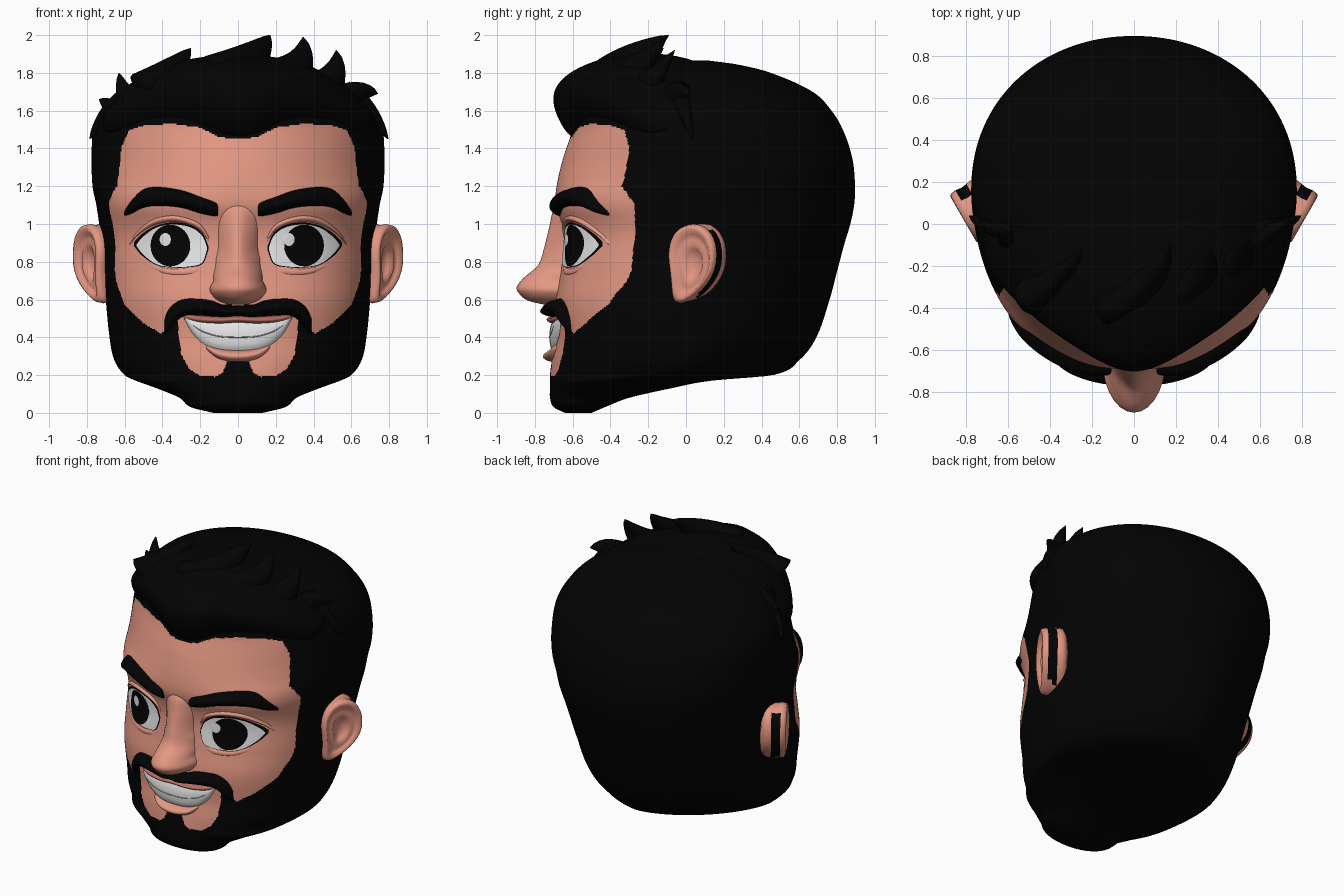
import bpy, bmesh, math
from mathutils import Vector

if "Cube" in bpy.data.objects:
    bpy.data.objects.remove(bpy.data.objects["Cube"])


def material(name, r, g, b):
    m = bpy.data.materials.new(name)
    m.diffuse_color = (r, g, b, 1)
    m.use_nodes = True
    m.node_tree.nodes["Principled BSDF"].inputs["Base Color"].default_value = m.diffuse_color
    return m


SKIN = material("skin", .77, .31, .225)
BLACK = material("black_hair", .001, .001, .001)
WHITE = material("white", .80, .80, .80)
LIP = material("lip", .45, .15, .115)
GREY = material("tooth_gap", .45, .45, .45)


def curve(keys, t, smooth=True):
    """Interpolate rows (t, a, b, ...) at t; returns [a, b, ...]."""
    t = min(max(t, keys[0][0]), keys[-1][0])
    i = 0
    while i < len(keys) - 2 and t > keys[i + 1][0]:
        i += 1
    p, q = keys[i], keys[i + 1]
    d = q[0] - p[0]
    u = (t - p[0]) / d
    if not smooth:
        return [a + (b - a) * u for a, b in zip(p[1:], q[1:])]
    o, r = keys[max(i - 1, 0)], keys[min(i + 2, len(keys) - 1)]
    out = []
    for k in range(1, len(p)):
        m0 = (q[k] - o[k]) / (q[0] - o[0]) * d
        m1 = (r[k] - p[k]) / (r[0] - p[0]) * d
        out.append((2*u**3 - 3*u*u + 1) * p[k] + (u**3 - 2*u*u + u) * m0
                   + (3*u*u - 2*u**3) * q[k] + (u**3 - u*u) * m1)
    return out


def finish(name, bm, mats, closed=True):
    if closed:
        bmesh.ops.recalc_face_normals(bm, faces=bm.faces)
    me = bpy.data.meshes.new(name)
    bm.to_mesh(me)
    bm.free()
    for m in mats:
        me.materials.append(m)
    me.shade_smooth()
    ob = bpy.data.objects.new(name, me)
    bpy.context.collection.objects.link(ob)
    return ob


def loft(name, rings, mats, rule=None):
    """Skin closed rings of points; rule(centre, row) picks the material."""
    bm = bmesh.new()
    vs = [[bm.verts.new(p) for p in ring] for ring in rings]
    n = len(vs[0])
    for j in range(len(vs) - 1):
        for i in range(n):
            k = (i + 1) % n
            f = bm.faces.new((vs[j][i], vs[j][k], vs[j + 1][k], vs[j + 1][i]))
            if rule:
                f.material_index = rule(f.calc_center_median(), j)
    for ring, idx in ((vs[0], 0), (vs[-1], len(vs) - 2)):
        f = bm.faces.new(ring)
        if rule:
            f.material_index = rule(f.calc_center_median(), idx)
    return finish(name, bm, mats)


# Head sections: z, half width, front y, back y
HEAD = [(0, .13, -.64, -.50), (.03, .25, -.70, -.43), (.08, .31, -.72, -.30), (.13, .43, -.72, -.08),
        (.17, .54, -.72, .13), (.20, .60, -.72, .46), (.28, .655, -.71, .60), (.4, .68, -.69, .69),
        (.6, .70, -.69, .76), (.75, .71, -.665, .80), (.9, .72, -.65, .84), (1, .735, -.66, .87),
        (1.1, .75, -.69, .89), (1.2, .77, -.685, .895), (1.35, .775, -.65, .88), (1.5, .765, -.60, .83),
        (1.6, .72, -.58, .77), (1.7, .63, -.50, .67), (1.8, .46, -.36, .45), (1.845, .28, -.2, .27),
        (1.865, .1, -.02, .12)]
# Roundness of the front and back halves by height
ROUND = [(0, 2.1, 1.7), (.2, 2.2, 1.6), (.5, 2.5, 1.7), (.75, 2.5, 1.85), (.95, 2.35, 2.0), (1.1, 2.35, 2.05),
         (1.25, 2.02, 2.12), (1.4, 1.92, 2.12), (1.87, 1.95, 2.1)]


def surf(x, z):
    """Front surface of the head."""
    w, f, b = curve(HEAD, z)
    p = curve(ROUND, z)[0]
    c = f + (b - f) * .53
    return c - (c - f) * max(0, 1 - min(abs(x / w), 1) ** p) ** (1 / p)


# Skin limits on the head: hairline, beard line, sideburn, mouth patch
HAIRLINE = [(0, 1.45), (.1, 1.46), (.2, 1.51), (.35, 1.53), (.5, 1.52), (.6, 1.49), (.8, 1.48)]
BEARD = [(0, .57), (.3, .58), (.36, .55), (.39, .43), (.41, .42), (.5, .475), (.6, .57), (.64, .68), (.68, .78)]
SIDEBURN = [(.38, -.58), (.5, -.46), (.6, -.36), (.75, -.29), (.95, -.27), (1.1, -.27), (1.2, -.34),
            (1.27, -.32), (1.4, -.30), (1.52, -.33)]
CHIN = [(0, .27), (.06, .27), (.08, .215), (.12, .19), (.2, .195), (.26, .235), (.3, .31), (.32, .47)]


def head_colour(c, row):
    x, z = abs(c.x), c.z
    if c.y > -.2 or z > 1.55 or z < .18:
        return 1
    if x < .32 and curve(CHIN, x, False)[0] < z < .53:
        return 0
    inside = curve(BEARD, x, False)[0] < z < curve(HAIRLINE, x, False)[0]
    return 0 if inside and c.y < curve(SIDEBURN, z, False)[0] else 1


angles = [math.pi * i / 320 for i in range(320)] + [math.pi * (1 + i / 70) for i in range(70)]
rings = []
for j in range(241):
    z = 1.865 * j / 240
    w, f, b = curve(HEAD, z)
    pf, pb = curve(ROUND, z)
    c = f + (b - f) * .53
    ring = []
    for a in angles:
        ca, sa = math.cos(a), math.sin(a)
        p = pf if sa >= 0 else pb
        x = w * math.copysign(abs(ca) ** (2 / p), ca)
        s = abs(sa) ** (2 / p)
        ring.append((x, c - (c - f) * s if sa >= 0 else c + (b - c) * s, z))
    rings.append(ring)
loft("head", rings, [SKIN, BLACK], head_colour)


def strip(name, rows, base, bulge, mat, sx=1, n=28, m=10):
    """Padded band on the face from rows (x, low z, high z)."""
    keys = [(i, *r) for i, r in enumerate(rows)]
    bm = bmesh.new()
    grid = []
    for i in range(n + 1):
        u = i / n
        x, lo, hi = curve(keys, u * (len(rows) - 1))
        e = max(0, math.sin(math.pi * u)) ** .4
        line = []
        for k in range(m + 1):
            v = k / m
            z = lo + (hi - lo) * v
            h = base + bulge * e * max(0, math.sin(math.pi * v)) ** .6
            line.append(bm.verts.new((sx * x, surf(x, z) - h, z)))
        grid.append(line)
    for i in range(n):
        for k in range(m):
            f = bm.faces.new((grid[i][k], grid[i + 1][k], grid[i + 1][k + 1], grid[i][k + 1]))
            f.normal_update()
            if f.normal.y > 0:
                f.normal_flip()
    return finish(name, bm, [mat], False)


def oval(cx, cz, rx, rz):
    pts = [math.pi * i / 12 for i in range(13)]
    return [(cx - rx * math.cos(a), cz - rz * math.sin(a), cz + rz * math.sin(a)) for a in pts]


def mirrored(rows):
    return [(-x, a, b) for x, a, b in reversed(rows) if x > 0] + rows


# Eyes, lids and brows
LASH = [(.157, .86, .885), (.187, .79, .95), (.25, .772, .993), (.34, .769, 1.008), (.43, .782, .993),
        (.505, .83, .95), (.55, .882, .905)]
EYE = [(.165, .86, .88), (.19, .795, .938), (.25, .776, .982), (.34, .773, .997), (.43, .786, .982),
       (.50, .836, .935), (.537, .882, .893)]
LID = [(.15, .90, .93), (.2, .965, 1.0), (.28, 1.0, 1.035), (.36, 1.01, 1.045), (.45, .99, 1.025),
       (.53, .94, .965), (.58, .88, .90)]
BAG = [(.2, .745, .78), (.28, .73, .767), (.38, .735, .767), (.48, .77, .80)]
BROW = [(.105, 1.045, 1.09), (.12, 1.04, 1.115), (.2, 1.055, 1.145), (.3, 1.085, 1.18), (.42, 1.095, 1.197),
        (.5, 1.085, 1.185), (.56, 1.055, 1.13), (.605, 1.04, 1.065)]
for sx, side in ((1, "right"), (-1, "left")):
    strip("lashes_" + side, LASH, .004, .003, BLACK, sx)
    strip("eye_white_" + side, EYE, .009, .003, WHITE, sx)
    strip("iris_" + side, oval(.35 if sx > 0 else .358, .886, .105, .11), .013, .003, BLACK, sx)
    strip("eye_glint_" + side, oval(.27 if sx > 0 else .385, .918, .03, .034), .018, .002, WHITE, sx)
    strip("upper_lid_" + side, LID, -.004, .026, SKIN, sx)
    strip("lower_lid_" + side, BAG, -.004, .010, SKIN, sx)
    strip("brow_" + side, BROW, -.004, .058, BLACK, sx)

# Mouth: teeth, lips and moustache
TEETH = [(0, .33, .50), (.1, .337, .50), (.18, .365, .505), (.24, .42, .51), (.28, .49, .515)]
GAP = [(0, .397, .403), (.1, .402, .408), (.18, .425, .431), (.235, .458, .462)]
LOWER = [(0, .27, .333), (.06, .275, .335), (.12, .295, .345), (.17, .34, .362)]
UPPER = [(0, .475, .515), (.1, .47, .51), (.2, .475, .515), (.285, .495, .525)]
MOUSTACHE = [(0, .512, .57), (.06, .505, .565), (.14, .51, .595), (.22, .515, .605), (.3, .505, .60),
             (.36, .44, .56), (.39, .41, .50)]
strip("teeth", mirrored(TEETH), .004, .03, WHITE)
strip("tooth_line", mirrored(GAP), .034, .003, GREY)
strip("lower_lip", mirrored(LOWER), -.004, .055, SKIN)
strip("upper_lip", mirrored(UPPER), .0, .048, LIP)
strip("moustache", mirrored(MOUSTACHE), -.004, .085, BLACK, n=48)

# Nose: z, half width, tip y; the bridge flares into the cheeks
NOSE = [(.575, .06, -.76), (.595, .11, -.84), (.64, .15, -.89), (.665, .15, -.897), (.71, .125, -.865),
        (.78, .085, -.785), (.86, .065, -.755), (.98, .065, -.725), (1.08, .07, -.70), (1.13, .07, -.66)]
rings = []
for j in range(41):
    z = .575 + .555 * j / 40
    w, y = curve(NOSE, z)
    flare = .7 * min(1, max(0, (z - .7) / .12))
    rings.append([(w * math.cos(a) * (1 + flare * (1 - math.sin(a))), -.64 + (y + .64) * math.sin(a), z)
                  for a in [2 * math.pi * i / 28 for i in range(28)]])
loft("nose", rings, [SKIN])

# Ears: dished discs (radius, height along the ear normal), dark streak behind
EAR = [(.5, -.15), (.85, -.135), (1.0, -.115), (1.03, -.095), (1.0, -.07), (.97, -.04), (1.0, -.01), (.97, .02),
       (.86, .026), (.74, .005), (.6, -.005), (.48, .005), (.36, -.02), (.15, -.035)]
for sx, side in ((1, "right"), (-1, "left")):
    rings = []
    for r, h in EAR:
        ring = []
        for i in range(36):
            a = 2 * math.pi * i / 36
            t, z = .135 * r * math.cos(a), .21 * r * math.sin(a)
            low = (z / .21) ** 2 if z < 0 else 0
            t = t * (1 + 1.2 * z) - .08 * low
            ring.append((sx * (.79 + .5 * t + .87 * h - .03 * low), .035 + .87 * t - .5 * h, .79 + z))
        rings.append(ring)
    loft("ear_" + side, rings, [SKIN, BLACK],
         lambda c, row: 1 if 4 <= row <= 5 and c.y > .07 and .62 < c.z < .97 else 0)

# Swept front hair: cross-section (y, share of height) carried across the head
TOP = [(0, 1.915), (.3, 1.87), (.45, 1.81), (.58, 1.73), (.68, 1.63), (.75, 1.55)]
DEPTH = [(0, 1), (.1, .97), (.2, .90), (.3, .815), (.45, .67), (.6, .48), (.68, .34), (.75, .2)]
SECTION = [(-.52, .02), (-.61, -.03), (-.69, .25), (-.72, .5), (-.66, .72), (-.5, .9), (-.28, 1.0),
           (-.05, .97), (.2, .8), (.1, .1)]
rings = []
for i in range(25):
    x = -.72 + 1.44 * i / 24
    s = curve(DEPTH, abs(x))[0]
    lo, hi = curve(HAIRLINE, abs(x))[0], curve(TOP, abs(x))[0]
    rings.append([(x, .02 + (y - .02) * s, lo + (hi - lo) * f) for y, f in SECTION])
quiff = loft("front_hair", rings, [BLACK])
quiff.modifiers.new("smooth", 'SUBSURF').levels = 2
quiff.modifiers["smooth"].render_levels = 2


def tuft(base, mid, tip, r):
    """Curved pointed lock of hair."""
    a, b, c = Vector(base), Vector(mid), Vector(tip)
    rings = []
    for j in range(11):
        t = j / 10
        p = a * (1 - t) ** 2 + b * 2 * t * (1 - t) + c * t * t
        d = ((b - a) * (1 - t) + (c - b) * t).normalized()
        u = d.cross(Vector((0, 1, .3))).normalized()
        w = d.cross(u)
        k = r * (1 - t) ** .8 + .002
        rings.append([p + u * k * math.cos(q) + w * k * .7 * math.sin(q)
                      for q in [2 * math.pi * i / 12 for i in range(12)]])
    loft("hair_tuft", rings, [BLACK])


for t in [((-.10, -.38, 1.74), (.11, -.3, 1.87), (.17, -.09, 2.0), .17),
          ((.14, -.36, 1.70), (.37, -.28, 1.80), (.345, -.1, 1.99), .17),
          ((.32, -.26, 1.62), (.55, -.2, 1.74), (.52, -.06, 1.92), .15),
          ((.46, -.12, 1.55), (.62, -.06, 1.74), (.74, .02, 1.69), .13),
          ((.56, -.02, 1.66), (.69, -.02, 1.62), (.795, .04, 1.45), .10),
          ((-.48, -.34, 1.68), (-.34, -.27, 1.80), (-.25, -.12, 1.93), .14),
          ((-.50, -.14, 1.54), (-.61, -.1, 1.66), (-.63, -.02, 1.80), .10),
          ((-.54, -.08, 1.50), (-.66, -.04, 1.62), (-.735, .02, 1.66), .10),
          ((-.56, -.02, 1.64), (-.69, -.02, 1.60), (-.785, .04, 1.45), .10)]:
    tuft(*t)
